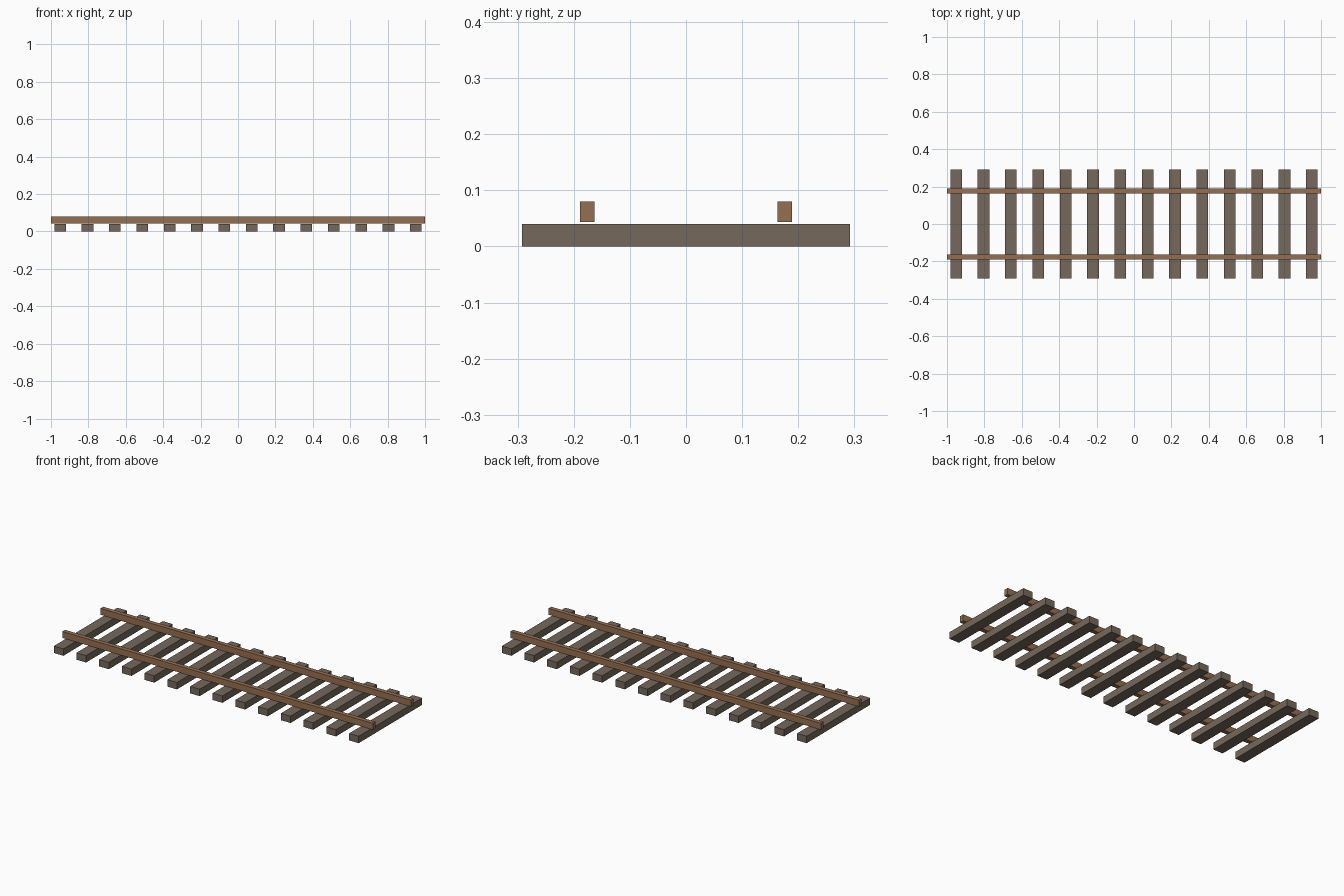
import bpy

cube = bpy.data.objects.get("Cube")
if cube:
    bpy.data.objects.remove(cube, do_unlink=True)


def material(name, rgb):
    mat = bpy.data.materials.new(name)
    mat.use_nodes = True
    color = (*rgb, 1)
    mat.diffuse_color = color
    bsdf = next(n for n in mat.node_tree.nodes if n.type == 'BSDF_PRINCIPLED')
    bsdf.inputs["Base Color"].default_value = color
    return mat


def box(name, center, size, mat):
    bpy.ops.mesh.primitive_cube_add(size=1, location=center)
    obj = bpy.context.object
    obj.name = name
    obj.scale = size
    bpy.ops.object.transform_apply(location=False, rotation=False, scale=True)
    obj.data.materials.append(mat)
    return obj


weathered_wood = material("weathered wood", (0.18, 0.14, 0.107))
rusty_brown = material("rusty brown", (0.30, 0.16, 0.085))

# Evenly spaced cross sleepers
COUNT = 14
SPAN = 0.951
for i in range(COUNT):
    x = -SPAN + 2 * SPAN * i / (COUNT - 1)
    box(f"sleeper_{i + 1}", (x, 0, 0.02), (0.062, 0.585, 0.04), weathered_wood)

# Two long rails, just clear of the sleepers
for side, name in ((-1, "front_rail"), (1, "back_rail")):
    box(name, (0, side * 0.176, 0.062), (2, 0.025, 0.037), rusty_brown)
